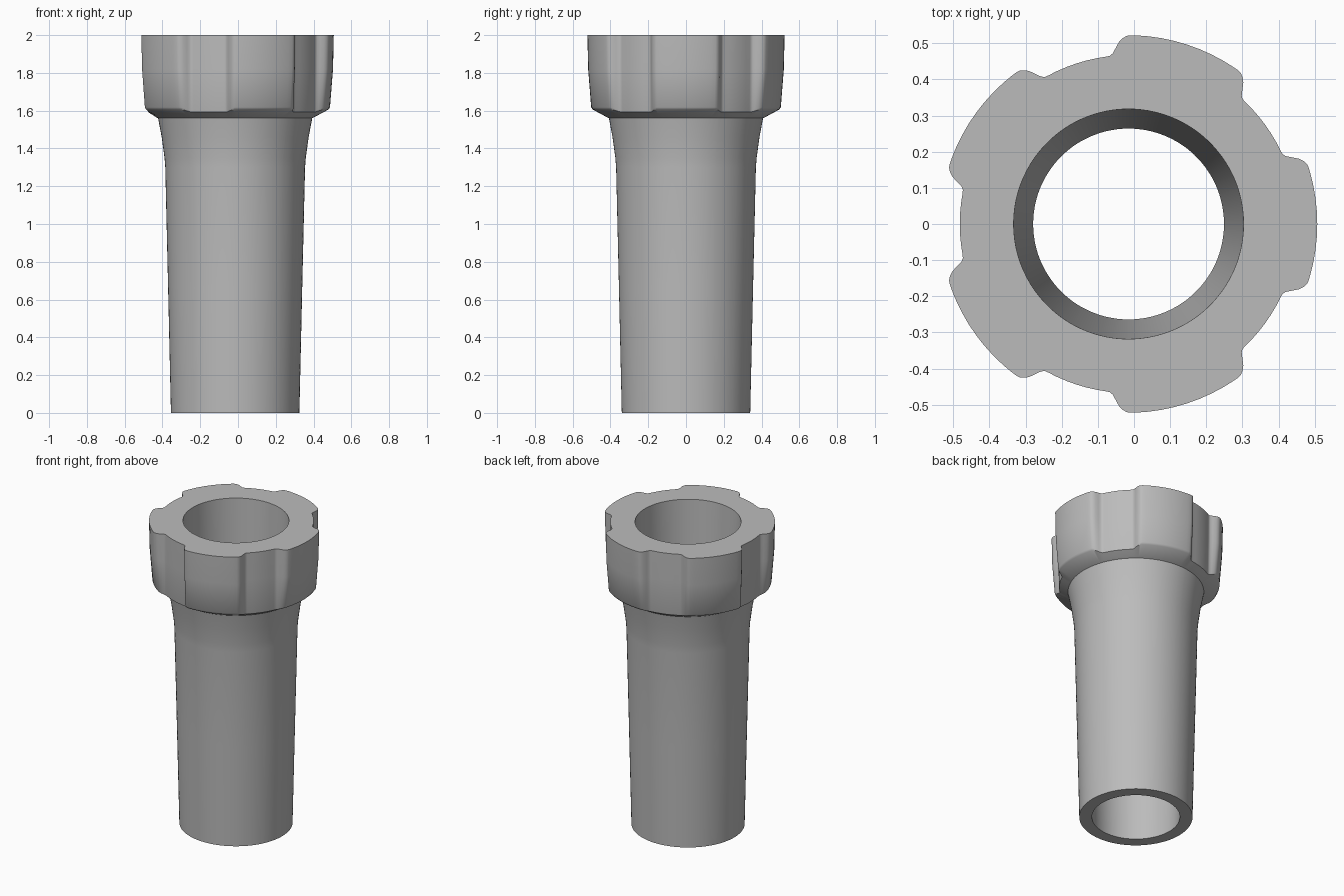
import bpy, bmesh, math

if "Cube" in bpy.data.objects:
    bpy.data.objects.remove(bpy.data.objects["Cube"])

CX = -0.015                      # tube axis offset (five lobes are not symmetric in x)

# Angles round the tube: 5 lobes, each a 72 degree period, with rounded lobe flanks
HALF = [(0, 1), (4, 1), (8, 1), (12, 1), (15, 1), (17.5, 1), (18.6, .97), (19.8, .86), (21, .68),
        (22.3, .36), (23.3, .13), (24.3, .02), (25.5, 0), (29, 0), (32.5, 0)]
PERIOD = [(-a, f) for a, f in reversed(HALF[1:])] + HALF + [(36, 0)]
ANGLES = [(72 * k + a, f) for k in range(5) for a, f in PERIOD]

# Cross-section as (groove radius, groove z, lobe radius, lobe z), up the outside and down the bore
def plain(r, z):
    return (r, z, r, z)

PROFILE = [
    plain(.34, 0), plain(.355, .66), plain(.37, 1.30),            # tapered barrel
    plain(.374, 1.35), plain(.389, 1.46), plain(.408, 1.56),      # flared neck
    plain(.418, 1.565),                                           # underside of collar
    (.460, 1.592, .494, 1.606), (.462, 1.60, .502, 1.618),        # chamfer
    (.466, 1.82, .518, 1.82), (.467, 2, .522, 2),                 # lobed collar
    plain(.318, 2), plain(.264, 0),                               # tapered bore
]

bm = bmesh.new()
rings = []
for gr, gz, lr, lz in PROFILE:
    ring = []
    for a, f in ANGLES:
        r, z, t = gr + (lr - gr) * f, gz + (lz - gz) * f, math.radians(a)
        ring.append(bm.verts.new((CX + r * math.cos(t), r * math.sin(t), z)))
    rings.append(ring)
n = len(ANGLES)
for i, lo in enumerate(rings):
    hi = rings[(i + 1) % len(rings)]
    for j in range(n):
        k = (j + 1) % n
        bm.faces.new((lo[j], lo[k], hi[k], hi[j]))
bmesh.ops.recalc_face_normals(bm, faces=bm.faces)

mesh = bpy.data.meshes.new("lobed_tube")
bm.to_mesh(mesh)
bm.free()
tube = bpy.data.objects.new("lobed_tube", mesh)
bpy.context.collection.objects.link(tube)

# Plain grey
grey = bpy.data.materials.new("grey")
grey.diffuse_color = (0.5, 0.5, 0.5, 1)
grey.use_nodes = True
grey.node_tree.nodes["Principled BSDF"].inputs["Base Color"].default_value = grey.diffuse_color
mesh.materials.append(grey)

bpy.context.view_layer.objects.active = tube
tube.select_set(True)
bpy.ops.object.shade_smooth_by_angle(angle=math.radians(30))
